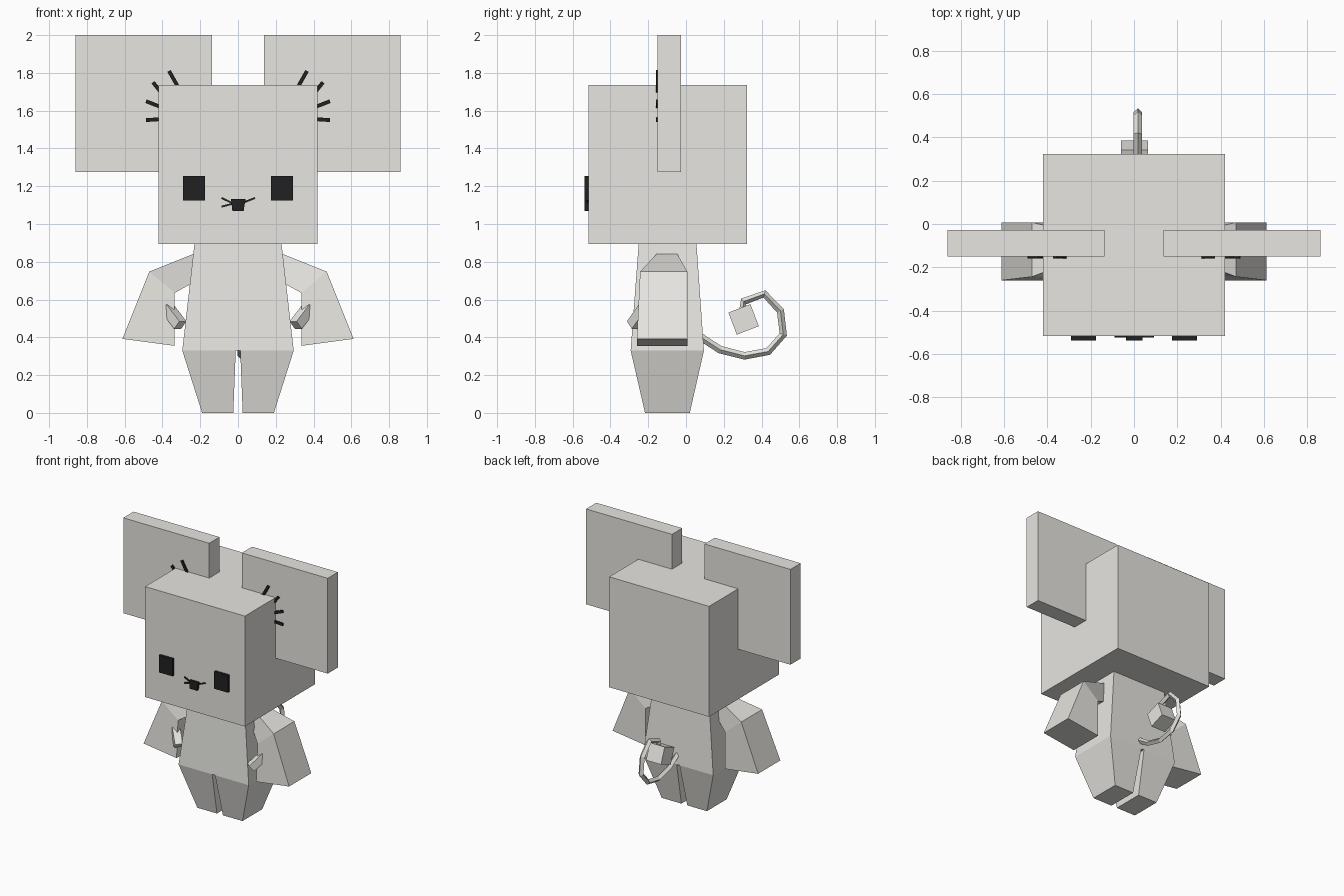
import bpy, bmesh, math
from mathutils import Matrix, Vector

if "Cube" in bpy.data.objects:
    bpy.data.objects.remove(bpy.data.objects["Cube"])


def material(name, rgb):
    m = bpy.data.materials.new(name)
    m.diffuse_color = (*rgb, 1)
    m.use_nodes = True
    m.node_tree.nodes["Principled BSDF"].inputs["Base Color"].default_value = m.diffuse_color
    return m


FUR = material("pale fur", (0.8, 0.79, 0.75))
BLACK = material("soft black", (0.015, 0.015, 0.015))


def finish(name, bm, mat):
    bmesh.ops.recalc_face_normals(bm, faces=bm.faces[:])
    me = bpy.data.meshes.new(name)
    bm.to_mesh(me)
    bm.free()
    me.materials.append(mat)
    ob = bpy.data.objects.new(name, me)
    bpy.context.collection.objects.link(ob)
    return ob


def loft(name, rings, mat):
    """Skin equal-length point rings and cap both ends."""
    bm = bmesh.new()
    vs = [[bm.verts.new(p) for p in ring] for ring in rings]
    n = len(vs[0])
    for a, b in zip(vs, vs[1:]):
        for i in range(n):
            j = (i + 1) % n
            bm.faces.new((a[i], a[j], b[j], b[i]))
    bm.faces.new(vs[0])
    bm.faces.new(vs[-1])
    return finish(name, bm, mat)


def rect(x0, x1, y0, y1, z):
    return [(x0, y0, z), (x1, y0, z), (x1, y1, z), (x0, y1, z)]


def block(name, x0, x1, y0, y1, z0, z1, mat):
    return loft(name, [rect(x0, x1, y0, y1, z0), rect(x0, x1, y0, y1, z1)], mat)


def stroke(name, a, b, width, y0, y1):
    """Flat bar from a to b in the XZ plane."""
    a, b = Vector(a), Vector(b)
    d = (b - a).normalized() * width / 2
    n = Vector((-d.y, d.x))
    pts = [a + n, b + n, b - n, a - n]
    return loft(name, [[(p.x, y, p.y) for p in pts] for y in (y0, y1)], BLACK)


def turned_box(name, size, center, rot):
    bm = bmesh.new()
    bmesh.ops.create_cube(bm, size=1)
    bm.transform(Matrix.Translation(center) @ rot.to_4x4() @ Matrix.Diagonal((*size, 1)))
    return finish(name, bm, FUR)


# Head and torso
block("head", -0.42, 0.42, -0.517, 0.323, 0.895, 1.735, FUR)
loft("torso", [rect(-0.295, 0.295, -0.293, 0.095, 0.33),
               rect(-0.23, 0.23, -0.25, 0.055, 0.9)], FUR)

for s, side in ((-1, "left"), (1, "right")):
    # Square ears with short hairs at the inner front
    block(side + "_ear", s * 0.137, s * 0.86, -0.15, -0.027, 1.275, 2.0, FUR)
    for i, (a, b) in enumerate([((0.365, 1.81), (0.32, 1.73)), ((0.45, 1.75), (0.41, 1.70)),
                                ((0.487, 1.65), (0.41, 1.62)), ((0.487, 1.55), (0.41, 1.555))]):
        stroke(f"{side}_ear_hair_{i + 1}", (s * a[0], a[1]), (s * b[0], b[1]), 0.02, -0.16, -0.148)

    # Eyes
    block(side + "_eye", s * 0.175, s * 0.29, -0.537, -0.515, 1.125, 1.255, BLACK)

    # Legs tapering to the feet
    loft(side + "_leg", [rect(s * 0.025, s * 0.19, -0.217, 0.02, 0),
                         rect(s * 0.012, s * 0.295, -0.293, 0.095, 0.33)], FUR)

    # Flared sleeves: shoulder, elbow, cuff
    rings = []
    for (xo, zo), (xi, zi), y0, y1 in [((0.22, 0.848), (0.22, 0.70), -0.15, -0.05),
                                       ((0.47, 0.748), (0.335, 0.635), -0.243, 0.007),
                                       ((0.612, 0.392), (0.335, 0.355), -0.26, 0.007)]:
        rings.append([(s * xo, y0, zo), (s * xo, y1, zo), (s * xi, y1, zi), (s * xi, y0, zi)])
    loft(side + "_arm", rings, FUR)

    # Thumbs pointing in, down and forward
    d = Vector((-0.065 * s, -0.06, -0.085))
    turned_box(side + "_thumb", (0.055, 0.055, 0.13), Vector((s * 0.34, -0.248, 0.51)),
               d.to_track_quat('Z', 'Y').to_matrix())

# Nose and whiskers
nose = [(-0.037, 1.132), (0.04, 1.132), (0.03, 1.07), (-0.03, 1.07)]
loft("nose", [[(x, y, z) for x, z in nose] for y in (-0.537, -0.515)], BLACK)
for i, (a, b) in enumerate([((-0.087, 1.138), (-0.025, 1.108)), ((-0.087, 1.092), (-0.025, 1.108)),
                            ((0.09, 1.138), (0.025, 1.112))]):
    stroke(f"whisker_{i + 1}", a, b, 0.01, -0.524, -0.515)

# Curled tail with diamond cross-section
path = [(0.03, 0.44), (0.095, 0.39), (0.18, 0.335), (0.31, 0.302), (0.435, 0.325),
        (0.515, 0.415), (0.5, 0.54), (0.415, 0.63), (0.305, 0.59), (0.3, 0.53)]
r = 0.02
rings = []
for i, (y, z) in enumerate(path):
    p0, p1 = path[max(i - 1, 0)], path[min(i + 1, len(path) - 1)]
    t = Vector((p1[0] - p0[0], p1[1] - p0[1])).normalized()
    n = Vector((-t.y, t.x)) * r
    rings.append([(0.018 + r, y, z), (0.018, y + n.x, z + n.y),
                  (0.018 - r, y, z), (0.018, y - n.x, z - n.y)])
loft("tail", rings, FUR)
turned_box("tail_tip", (0.125, 0.125, 0.125), Vector((0.003, 0.305, 0.495)),
           Matrix.Rotation(math.radians(21), 3, 'X'))
